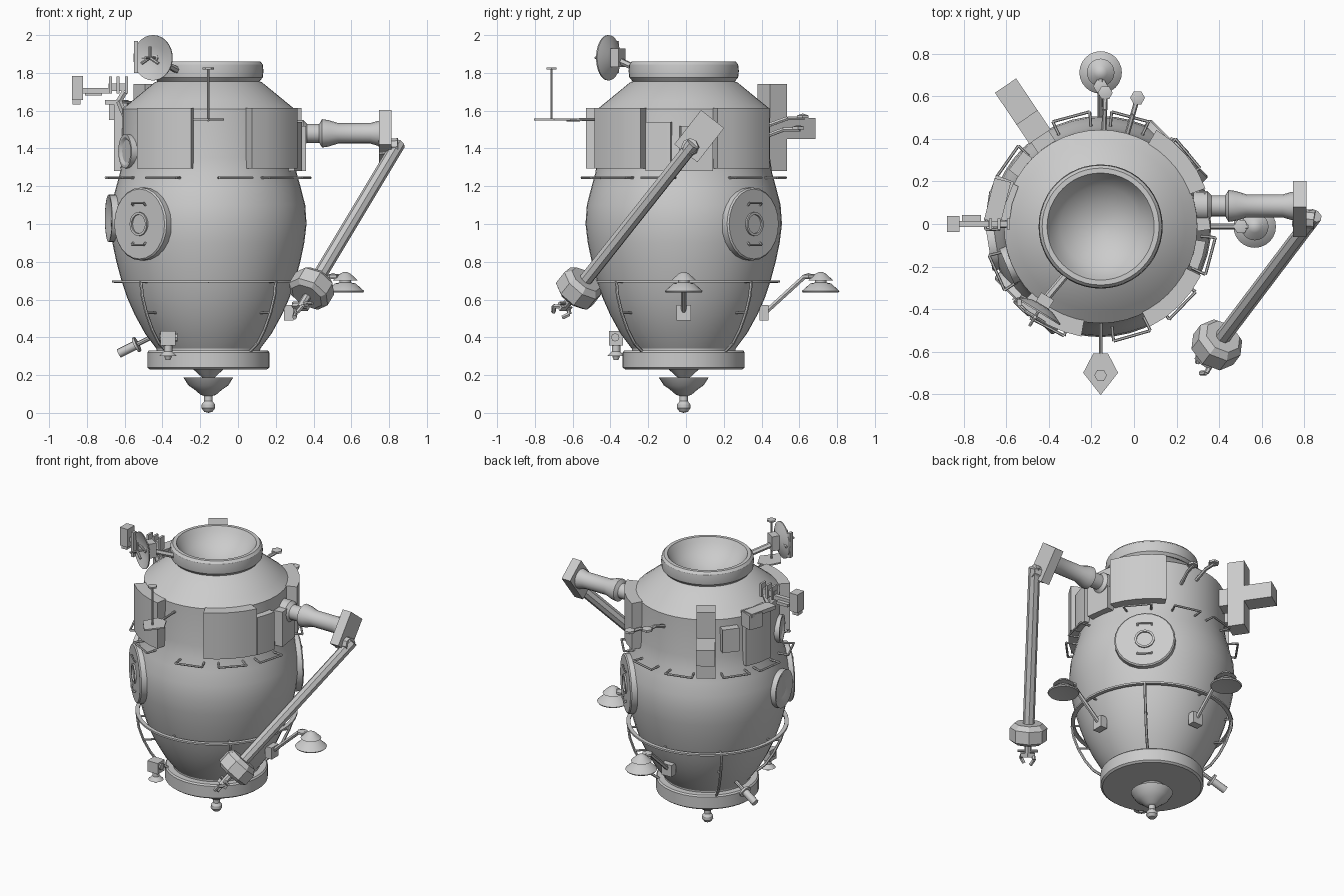
import bpy, bmesh, math
from mathutils import Vector, Matrix

if "Cube" in bpy.data.objects:
    bpy.data.objects.remove(bpy.data.objects["Cube"])

CX, CY = -0.157, -0.012   # hull axis


def P(az, r, z):
    a = math.radians(az)
    return Vector((CX + r * math.cos(a), CY + r * math.sin(a), z))


def finish(name, bm, smooth=True):
    bmesh.ops.remove_doubles(bm, verts=bm.verts, dist=1e-5)
    bmesh.ops.recalc_face_normals(bm, faces=bm.faces)
    me = bpy.data.meshes.new(name)
    bm.to_mesh(me)
    bm.free()
    ob = bpy.data.objects.new(name, me)
    bpy.context.collection.objects.link(ob)
    if smooth:
        bpy.ops.object.select_all(action='DESELECT')
        bpy.context.view_layer.objects.active = ob
        ob.select_set(True)
        bpy.ops.object.shade_smooth_by_angle(angle=math.radians(32))
    return ob


def lathe(name, prof, origin, axis=(0, 0, 1), n=24, smooth=True):
    """Spin (radius, height) points about an axis; ends at radius 0 close."""
    bm = bmesh.new()
    m = Matrix.Translation(origin) @ Vector(axis).to_track_quat('Z', 'Y').to_matrix().to_4x4()
    rings = []
    for r, h in prof:
        rings.append([bm.verts.new(m @ Vector((r * math.cos(2 * math.pi * i / n),
                     r * math.sin(2 * math.pi * i / n), h))) for i in range(n if r > 0 else 1)])
    for a, b in zip(rings, rings[1:]):
        for i in range(n):
            q = [a[i % len(a)], a[(i + 1) % len(a)], b[(i + 1) % len(b)], b[i % len(b)]]
            q = list(dict.fromkeys(q))
            if len(q) > 2:
                bm.faces.new(q)
    return finish(name, bm, smooth)


def rod(name, p, q, r, n=8):
    p, q = Vector(p), Vector(q)
    L = (q - p).length
    return lathe(name, [(0, 0), (r, 0), (r, L), (0, L)], p, q - p, n)


def tube(name, pts, r, n=6):
    for a, b in zip(pts, pts[1:]):
        rod(name, a, b, r, n)


def box(name, loc, size, rot=None):
    bm = bmesh.new()
    m = Matrix.Translation(loc) @ (rot or Matrix.Identity(4)) @ Matrix.Diagonal((*size, 1))
    bmesh.ops.create_cube(bm, size=1, matrix=m)
    return finish(name, bm, False)


def radial_box(name, az, r, z, size):
    """Box whose local x points away from the hull axis."""
    return box(name, P(az, r, z), size, Matrix.Rotation(math.radians(az), 4, 'Z'))


def panel(name, a0, a1, r0, r1, z0, z1, steps=4):
    bm = bmesh.new()
    cols = []
    for i in range(steps + 1):
        a = a0 + (a1 - a0) * i / steps
        cols.append([bm.verts.new(P(a, r, z)) for r, z in ((r0, z0), (r1, z0), (r1, z1), (r0, z1))])
    for a, b in zip(cols, cols[1:]):
        for k in range(4):
            bm.faces.new((a[k], a[(k + 1) % 4], b[(k + 1) % 4], b[k]))
    bm.faces.new(cols[0])
    bm.faces.new(cols[-1])
    return finish(name, bm)


# Hull with docking collar and bowl on top
lathe("hull", [(0, .26), (.27, .26), (.275, .34), (.335, .42), (.39, .52), (.43, .61), (.46, .70), (.487, .80),
               (.508, .90), (.52, 1.0), (.513, 1.1), (.49, 1.19), (.468, 1.27), (.457, 1.35), (.455, 1.61),
               (.40, 1.655), (.284, 1.75), (0, 1.75)][:-1] +
      [(.27, 1.755), (.288, 1.775), (.292, 1.81), (.288, 1.845), (.275, 1.86), (.252, 1.86), (.235, 1.83),
       (.19, 1.77), (.11, 1.725), (.035, 1.70), (0, 1.70)], (CX, CY, 0), n=48)
lathe("base_ring", [(0, .23), (.31, .23), (.323, .24), (.323, .32), (.315, .33), (0, .33)], (CX, CY, 0), n=48)
lathe("nose_probe", [(0, .235), (.085, .235), (.03, .185), (.132, .187), (.105, .145), (.075, .125), (.04, .095),
                     (.022, .09), (.022, .062), (.035, .045), (.036, .025), (.022, .006), (0, 0)], (CX, CY, 0))

# Equipment panels round the upper hull
for a0, a1 in ((224, 260), (296, 334), (20, 60)):
    panel("equipment_panel", a0, a1, .43, .525, 1.295, 1.615)
panel("side_panel", 336, 352, .43, .50, 1.28, 1.54, 2)
panel("left_panel", 154, 178, .43, .50, 1.28, 1.64, 2)
radial_box("left_panel_flange", 166, .50, 1.645, (.08, .2, .025))
radial_box("left_panel_top", 159, .50, 1.60, (.09, .10, .10))
lathe("upper_porthole", [(0, 0), (.09, 0), (.09, .05), (.075, .05), (.06, .04), (0, .04)],
      P(203, .43, 1.385), P(203, 1, 0) - P(203, 0, 0))
lathe("round_window", [(.10, 0), (.125, 0), (.125, .05), (.112, .05), (.06, .025), (0, .018)],
      P(189, .485, 1.03), P(189, 1, 0) - P(189, 0, 0), 32)

# Round hatches with ring and grips
for az in (226, 45):
    d = P(az, 1, 0) - P(az, 0, 0)
    t = Vector((-d.y, d.x, 0))
    c = P(az, .475, 1.0)
    lathe("hatch", [(0, 0), (.193, 0), (.193, .042), (.185, .05), (0, .05)], c, d, 24)
    lathe("hatch_ring", [(.05, .048), (.05, .06), (.063, .06), (.063, .048)], c, d, 24)
    for s in (-1, 1):
        k = c + d * .05 + Vector((0, 0, s * .11))
        tube("hatch_grip", [k - t * .045 - Vector((0, 0, s * .012)), k - t * .045 + d * .012,
                            k + t * .045 + d * .012, k + t * .045 - Vector((0, 0, s * .012))], .006)

# Handrails under the panels
for az in (204, 242, 286, 316, 345, 40, 75, 105, 145, 172):
    d = P(az, 1, 0) - P(az, 0, 0)
    t = Vector((-d.y, d.x, 0)) * .09
    a = P(az, .46, 1.245)
    b = P(az, .535, 1.245)
    tube("handrail", [a - t * .85, b - t, b + t, a + t * .85], .007)

# Lower guard: hoop and four curved ribs
lathe("guard_hoop", [(.485, .69), (.51, .69), (.51, .702), (.485, .702), (.485, .69)], (CX, CY, 0), n=48)
for az in (45, 135, 225, 315):
    tube("guard_rib", [P(az, r, z) for r, z in ((.505, .695), (.495, .62), (.465, .53), (.42, .44), (.37, .37),
                                               (.31, .325))], .009)
    rod("guard_standoff", P(az, .38, .53), P(az, .465, .53), .007)
for az in range(0, 360, 45):
    rod("hoop_standoff", P(az, .44, .695), P(az, .50, .695), .007)

# Robot arm: shoulder, elbow block, forearm, wrist drum, gripper
S = (.28, .085, 1.48)
radial_box("shoulder_mount", 8, .46, 1.40, (.10, .17, .24))
lathe("shoulder", [(0, 0), (.07, 0), (.07, .065), (.05, .085), (.05, .15), (.075, .165), (.07, .20), (.054, .25),
                   (.054, .42), (.066, .46), (.066, .5), (0, .5)], S, (1, 0, 0), 16)
tilt = Matrix.Rotation(math.radians(-38), 4, 'X')
box("elbow_block", (.78, .07, 1.465), (.065, .155, .23), tilt)
E, W = Vector((.835, .02, 1.40)), Vector((.415, -.535, .70))
d = (W - E).normalized()
rod("elbow_pin", (.75, .03, 1.40), (.85, .02, 1.41), .045, 8)
rod("forearm", E - d * .035, W, .037, 8)
lathe("wrist_drum", [(0, 0), (.09, 0), (.118, .03), (.118, .11), (.09, .13), (0, .13)], W - d * .01, d, 8, False)
G = W + d * .12
rod("wrist_shaft", G, G + d * .085, .022)
u = d.cross(Vector((0, 0, 1))).normalized()
v = d.cross(u)
R = d.to_track_quat('Z', 'Y').to_matrix().to_4x4()
box("gripper_palm", G + d * .075, (.09, .035, .025), R)
rod("gripper_crossbar", G + d * .05 - u * .065, G + d * .05 + u * .065, .009)
for s in (-1, 1):
    tube("gripper_finger", [G + d * .075 + u * s * .035, G + d * .10 + v * .03 * s + u * s * .04,
                            G + d * .135 + v * .02 * s + u * s * .02], .012)

# Two lamp dishes on bent arms, right and back
for az in (0, 90):
    radial_box("lamp_foot", az, .425, .53, (.05, .075, .08))
    tube("lamp_arm", [P(az, .43, .53), P(az, .64, .722), P(az, .725, .722)], .014)
    lathe("lamp_dish", [(0, .65), (.095, .638), (.10, .645), (.055, .685), (.03, .69), (.03, .70), (.065, .702),
                        (.03, .735), (.012, .745), (0, .745)], P(az, .725, 0))
    lathe("lamp_cap", [(0, .715), (.035, .715), (.035, .73), (0, .74)], P(az, .66, 0), n=6)

# Big dish antenna at the top, front left
D = Vector((-.44, -.395, 1.88))
n = Vector((-.52, -.85, .0)).normalized()
s = Vector((-n.y, n.x, 0))
lathe("top_dish", [(0, -.02), (.06, -.012), (.12, .015), (.12, .022), (.06, 0), (0, -.008)], D, n, 32)
tube("dish_arm", [P(235, .24, 1.80), D - n * .06 - Vector((0, 0, .02)), D], .018)
box("dish_drive", D - n * .04, (.07, .05, .10), Matrix.Rotation(math.atan2(s.y, s.x), 4, 'Z'))
rod("dish_feed", D, D + n * .10, .007)
for k in range(3):
    a = math.radians(90 + 120 * k)
    tip = D + n * .05 + s * math.cos(a) * .06 + Vector((0, 0, math.sin(a) * .06))
    rod("feed_blade", D + n * .05, tip, .009)
rod("dish_side_bar", D, D - s * .11, .008)
box("dish_side_plate", (-.54, -.37, 1.885), (.02, .03, .17))

# Whip mast on a kite-shaped plate, front
rod("mast_boom", P(270, .44, 1.555), P(270, .62, 1.55), .008)
bm = bmesh.new()
f = bm.faces.new([bm.verts.new((CX + x, y, 1.548)) for x, y in
                  ((0, -.805), (.082, -.70), (.035, -.61), (-.035, -.61), (-.082, -.70))])
top = bmesh.ops.extrude_face_region(bm, geom=[f])['geom']
bmesh.ops.translate(bm, vec=(0, 0, .01), verts=[g for g in top if isinstance(g, bmesh.types.BMVert)])
finish("mast_plate", bm, False)
rod("mast", (CX, -.712, 1.55), (CX, -.712, 1.825), .006)
rod("mast_tip", (CX, -.712, 1.818), (CX, -.712, 1.828), .03, 6)

# Camera boom on the left
box("camera_body", (-.85, 0, 1.72), (.06, .075, .125))
box("camera_lens", (-.855, 0, 1.648), (.04, .05, .03))
box("camera_beam", (-.75, 0, 1.705), (.15, .03, .03))
box("camera_motor", (-.765, .025, 1.69), (.09, .035, .02))
box("camera_joint", (-.64, 0, 1.725), (.09, .03, .04))
for x in (-.675, -.635, -.59):
    box("camera_frame", (x, 0, 1.735), (.015, .05, .09))
tube("camera_bracket", [(-.56, 0, 1.48), (-.63, 0, 1.65), (-.60, 0, 1.70)], .018)

# Cross-shaped instrument on the back left
radial_box("instrument_tower", 124, .565, 1.51, (.11, .12, .46))
radial_box("instrument_base", 124, .48, 1.50, (.12, .10, .12))
radial_box("instrument_head", 124, .71, 1.505, (.18, .12, .11))
radial_box("back_bracket", 142, .47, 1.48, (.07, .11, .16))

# Small sensors on the back
for az, z in ((88, 1.56), (74, 1.50)):
    tube("sensor_arm", [P(az, .44, z - .04), P(az, .55, z), P(az, .64, z)], .012)
    lathe("sensor_head", [(0, 0), (.035, 0), (.035, .015), (0, .025)], P(az, .63, z), n=6)

# Low thruster pod at the front left and nozzle at the left
box("pod_box", (-.37, -.37, .395), (.08, .075, .075))
rod("pod_barrel", (-.415, -.375, .40), (-.32, -.375, .40), .022)
lathe("pod_lamp", [(0, .36), (.022, .36), (.022, .325), (.048, .30), (.02, .30), (.012, .28), (0, .28)],
      (-.37, -.37, 0), n=16)
a, b = Vector((-.44, .10, .41)), Vector((-.63, .14, .315))
rod("nozzle_stem", a, b, .012)
rod("nozzle", a.lerp(b, .5), b, .024, 12)
rod("nozzle_flange", a.lerp(b, .48), a.lerp(b, .54), .042, 12)
